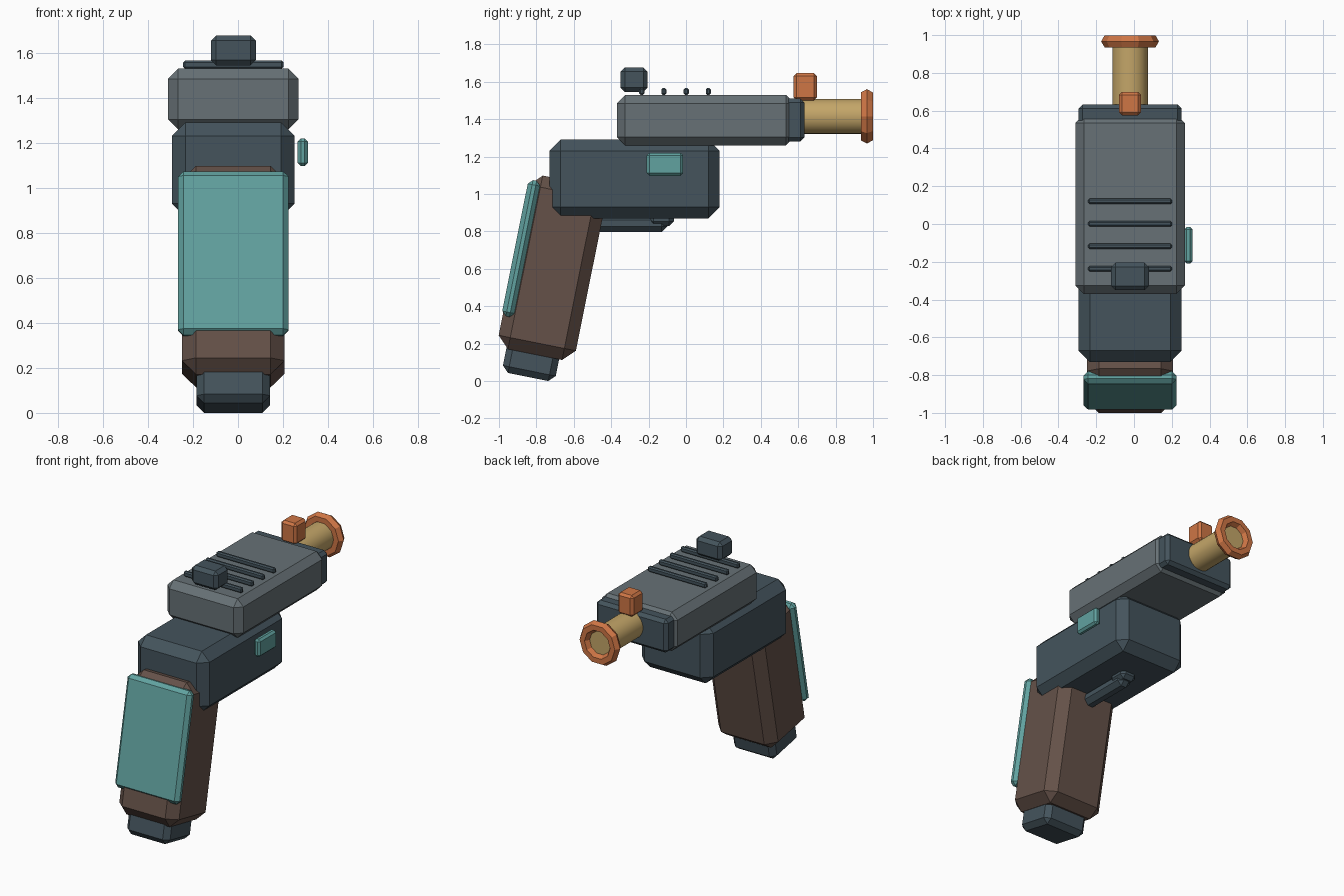
import bpy, bmesh, math
from mathutils import Vector, Matrix

if "Cube" in bpy.data.objects:
    bpy.data.objects.remove(bpy.data.objects["Cube"])

CX = -0.021                      # symmetry plane of the body
TILT = Matrix.Rotation(-0.198, 4, 'X')   # grip lean


def material(name, rgb):
    m = bpy.data.materials.new(name)
    m.diffuse_color = (*rgb, 1)
    m.use_nodes = True
    m.node_tree.nodes["Principled BSDF"].inputs["Base Color"].default_value = m.diffuse_color
    return m


SLATE = material("dark_slate", (0.058, 0.088, 0.108))
STEEL = material("grey_steel", (0.135, 0.165, 0.18))
BROWN = material("brown", (0.13, 0.083, 0.066))
TEAL = material("teal", (0.12, 0.36, 0.35))
TAN = material("tan", (0.55, 0.38, 0.14))
ORANGE = material("orange", (0.62, 0.18, 0.06))


def block(name, lo, hi, bevel, mat, tilted=False):
    """Chamfered box between two corners, optionally in the leaning grip frame."""
    lo, hi = Vector(lo), Vector(hi)
    bm = bmesh.new()
    bmesh.ops.create_cube(bm, size=1)
    bmesh.ops.scale(bm, vec=hi - lo, verts=bm.verts)
    bmesh.ops.bevel(bm, geom=bm.edges[:], offset=bevel, segments=1,
                    affect='EDGES', profile=0.5)
    bmesh.ops.recalc_face_normals(bm, faces=bm.faces)
    mesh = bpy.data.meshes.new(name)
    bm.to_mesh(mesh)
    bm.free()
    mesh.materials.append(mat)
    ob = bpy.data.objects.new(name, mesh)
    place = Matrix.Translation((lo + hi) / 2)
    ob.matrix_world = TILT @ place if tilted else place
    bpy.context.collection.objects.link(ob)
    return ob


def centred(name, width, y, z, bevel, mat, tilted=False):
    """Block symmetric about the body plane."""
    return block(name, (CX - width / 2, y[0], z[0]), (CX + width / 2, y[1], z[1]),
                 bevel, mat, tilted)


# Frame and upper slide
centred("frame", 0.546, (-0.73, 0.18), (0.87, 1.29), 0.06, SLATE)
centred("slide", 0.58, (-0.37, 0.58), (1.26, 1.53), 0.045, STEEL)
centred("muzzle_block", 0.546, (0.45, 0.633), (1.28, 1.51), 0.022, SLATE)

# Cooling ridges across the slide
for i in range(4):
    y = -0.237 + i * 0.119
    centred(f"ridge_{i + 1}", 0.445, (y - 0.014, y + 0.014), (1.53, 1.566), 0.008, SLATE)

# Sights
centred("rear_sight", 0.2, (-0.35, -0.205), (1.545, 1.677), 0.023, SLATE)
centred("front_sight", 0.117, (0.575, 0.7), (1.5, 1.647), 0.016, ORANGE)

# Side switch
block("side_switch", (0.265, -0.21, 1.097), (0.31, -0.015, 1.22), 0.014, TEAL)

# Leaning grip, back panel and butt cap
centred("grip", 0.456, (-1.03, -0.609), (-0.02, 0.926), 0.063, BROWN, True)
centred("grip_back_panel", 0.492, (-1.037, -0.969), (0.15, 0.892), 0.024, TEAL, True)
centred("butt_cap", 0.327, (-0.976, -0.688), (-0.145, 0.04), 0.034, SLATE, True)

# Bar and stub under the frame
centred("guard_bar", 0.1, (-0.56, -0.1), (0.797, 0.89), 0.03, SLATE)
centred("trigger_stub", 0.12, (-0.2, -0.065), (0.828, 0.93), 0.025, SLATE)

# Barrel
bpy.ops.mesh.primitive_cylinder_add(vertices=24, radius=0.094, depth=0.4,
                                    location=(CX, 0.768, 1.415),
                                    rotation=(math.pi / 2, 0, 0))
barrel = bpy.context.object
barrel.name = "barrel"
barrel.data.materials.append(TAN)
bpy.ops.object.shade_smooth_by_angle(angle=math.radians(35))

# Muzzle ring
bpy.ops.mesh.primitive_torus_add(major_segments=10, minor_segments=6,
                                 major_radius=0.116, minor_radius=0.037,
                                 location=(CX, 0.967, 1.415),
                                 rotation=(math.pi / 2, 0, 0))
ring = bpy.context.object
ring.name = "muzzle_ring"
ring.data.materials.append(ORANGE)
